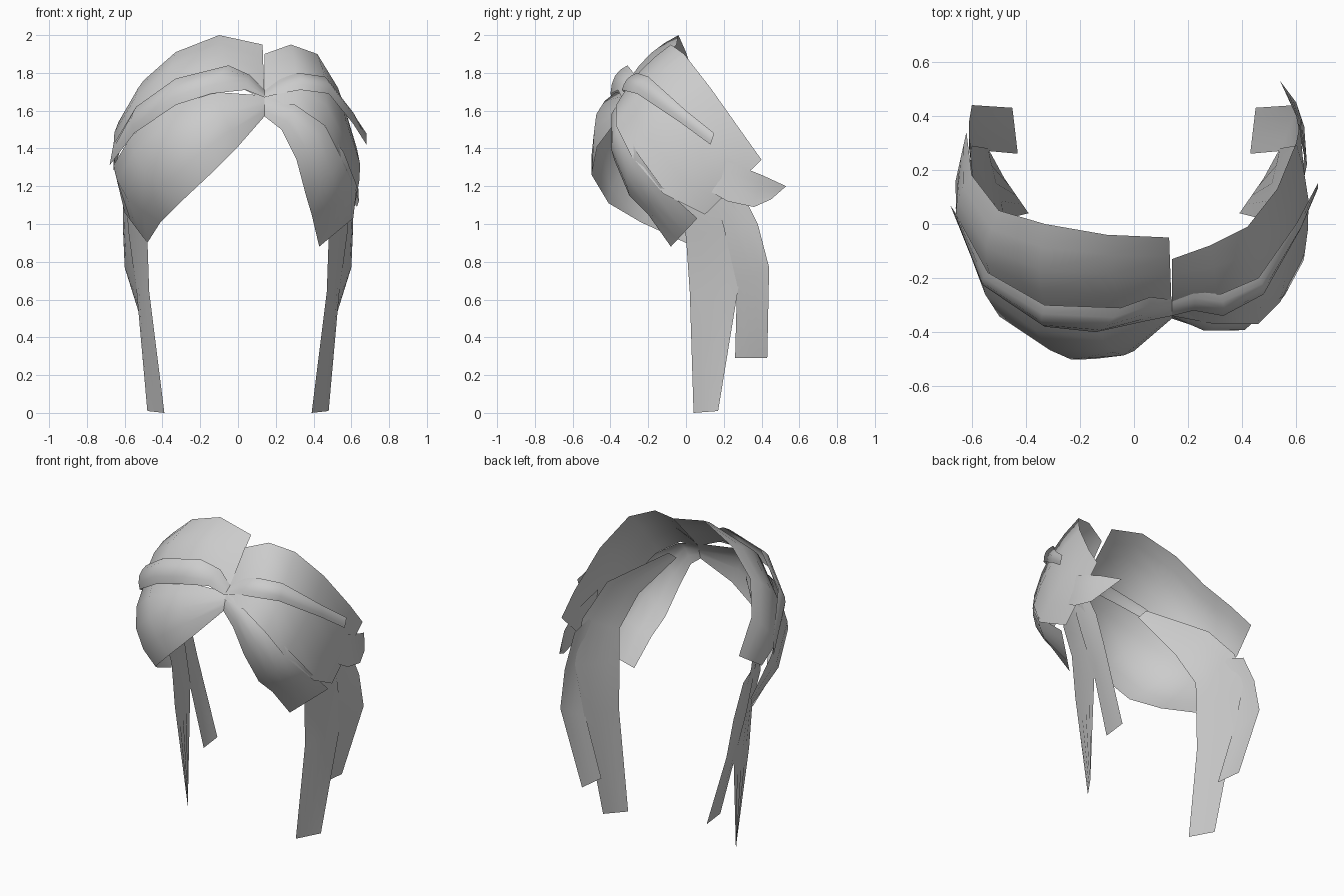
import bpy
import math
from mathutils import Vector

default_cube = bpy.data.objects.get("Cube")
if default_cube:
    bpy.data.objects.remove(default_cube, do_unlink=True)

# One flat hair colour
hair_colour = (0.6, 0.6, 0.6, 1)
hair_grey = bpy.data.materials.new("hair_grey")
hair_grey.use_nodes = True
hair_grey.diffuse_color = hair_colour
hair_grey.node_tree.nodes["Principled BSDF"].inputs["Base Color"].default_value = hair_colour

# Edge coordinates are in hundredths of a unit
UNIT = 0.01
HEAD_CENTRE = Vector((0, 10, 130)) * UNIT


def lock(name, upper, lower, bulge=0, columns=4, mirrored=False):
    """Loft a sheet of hair between two edges, puffed away from the head."""
    side = -1 if mirrored else 1
    last_row = len(upper) - 1
    verts, faces = [], []
    for row, (start, end) in enumerate(zip(upper, lower)):
        start = Vector(start) * UNIT
        end = Vector(end) * UNIT
        # Both ends stay flat so that locks meet at the parting and taper off
        swell = math.sqrt(abs(math.sin(math.pi * row / last_row)))
        for column in range(columns + 1):
            across = column / columns
            point = start.lerp(end, across)
            outward = (point - HEAD_CENTRE).normalized()
            point += outward * bulge * UNIT * swell * math.sin(math.pi * across)
            verts.append((point.x * side, point.y, point.z))
    stride = columns + 1
    for row in range(last_row):
        for column in range(columns):
            corner = row * stride + column
            faces.append((corner, corner + 1, corner + stride + 1, corner + stride))
    mesh = bpy.data.meshes.new(name)
    mesh.from_pydata(verts, [], faces)
    mesh.update()
    # Turn the sheet so that it faces away from the head
    facing = sum(face.normal.dot(face.center - HEAD_CENTRE) for face in mesh.polygons)
    if facing < 0:
        mesh.flip_normals()
    mesh.shade_smooth()
    mesh.materials.append(hair_grey)
    sheet = bpy.data.objects.new(name, mesh)
    bpy.context.collection.objects.link(sheet)
    return sheet


# Crown sheets on either side of the parting
lock("crown_right",
     upper=[(13, -5, 195), (-10, -4, 200), (-33, 0, 191), (-50, 5, 176), (-60, 18, 159), (-62, 34, 140)],
     lower=[(14, -33, 166), (-5, -31, 175), (-33, -31, 170), (-53, -20, 153), (-65, 0, 136), (-66, 16, 128)],
     bulge=4)
lock("crown_left",
     upper=[(14, -13, 190), (28, -8, 195), (42, -1, 190), (53, 13, 172), (60, 30, 148), (62, 40, 134)],
     lower=[(14, -34, 164), (30, -37, 163), (46, -37, 152), (54, -29, 136), (63, -12, 116), (61, 10, 105)],
     bulge=4)

# Raised bands swept back from the parting
lock("band_right",
     upper=[(14, -28, 171), (6, -27, 179), (-5, -31, 184), (-33, -30, 177), (-54, -18, 162), (-66, 4, 142)],
     lower=[(14, -34, 167), (4, -36, 171), (-14, -40, 169), (-33, -38, 163), (-55, -23, 148), (-68, 7, 131)],
     bulge=3)
lock("band_left",
     upper=[(14, -28, 171), (22, -25, 177), (32, -26, 180), (46, -20, 178), (60, 0, 160), (68, 15, 148)],
     lower=[(14, -34, 167), (22, -32, 169), (33, -34, 171), (48, -26, 169), (61, -2, 153), (68, 13, 142)],
     bulge=2)

# Fringe locks over the forehead
lock("fringe_right",
     upper=[(14, -32, 168), (-14, -37, 170), (-40, -30, 161), (-57, -17, 146), (-66, 6, 131), (-60, 19, 106)],
     lower=[(14, -35, 157), (0, -47, 141), (-15, -50, 126), (-31, -41, 111), (-41, -24, 101), (-48, 0, 90)],
     bulge=8)
lock("fringe_left",
     upper=[(14, -32, 168), (30, -35, 163), (45, -33, 153), (56, -26, 138), (63, -13, 120), (61, 6, 103)],
     lower=[(14, -35, 157), (23, -38, 150), (31, -38, 134), (36, -30, 115), (39, -20, 105), (43, -8, 88)],
     bulge=5)

# Loose end behind the left crown
lock("back_wisp_left",
     upper=[(60, 5, 140), (63, 25, 132), (60, 40, 126), (54, 53, 120)],
     lower=[(61, 8, 120), (64, 22, 112), (63, 36, 109), (60, 45, 113)])

# Long side strands with shorter tails behind them
for side_name, is_right in (("left", False), ("right", True)):
    lock("side_strand_" + side_name,
         upper=[(25, -26, 158), (44, -14, 134), (51, -4, 113), (48, 0, 93), (47, 2, 64), (39, 4, 0)],
         lower=[(28, -22, 162), (54, 4, 146), (61, 20, 126), (60, 29, 100), (54, 28, 68), (48, 17, 1)],
         bulge=1, mirrored=is_right)
    lock("side_tail_" + side_name,
         upper=[(59, 12, 126), (58, 20, 98), (54, 27, 68), (43, 26, 29)],
         lower=[(61, 28, 120), (61, 38, 100), (60, 44, 77), (45, 43, 29)],
         bulge=1, mirrored=is_right)
